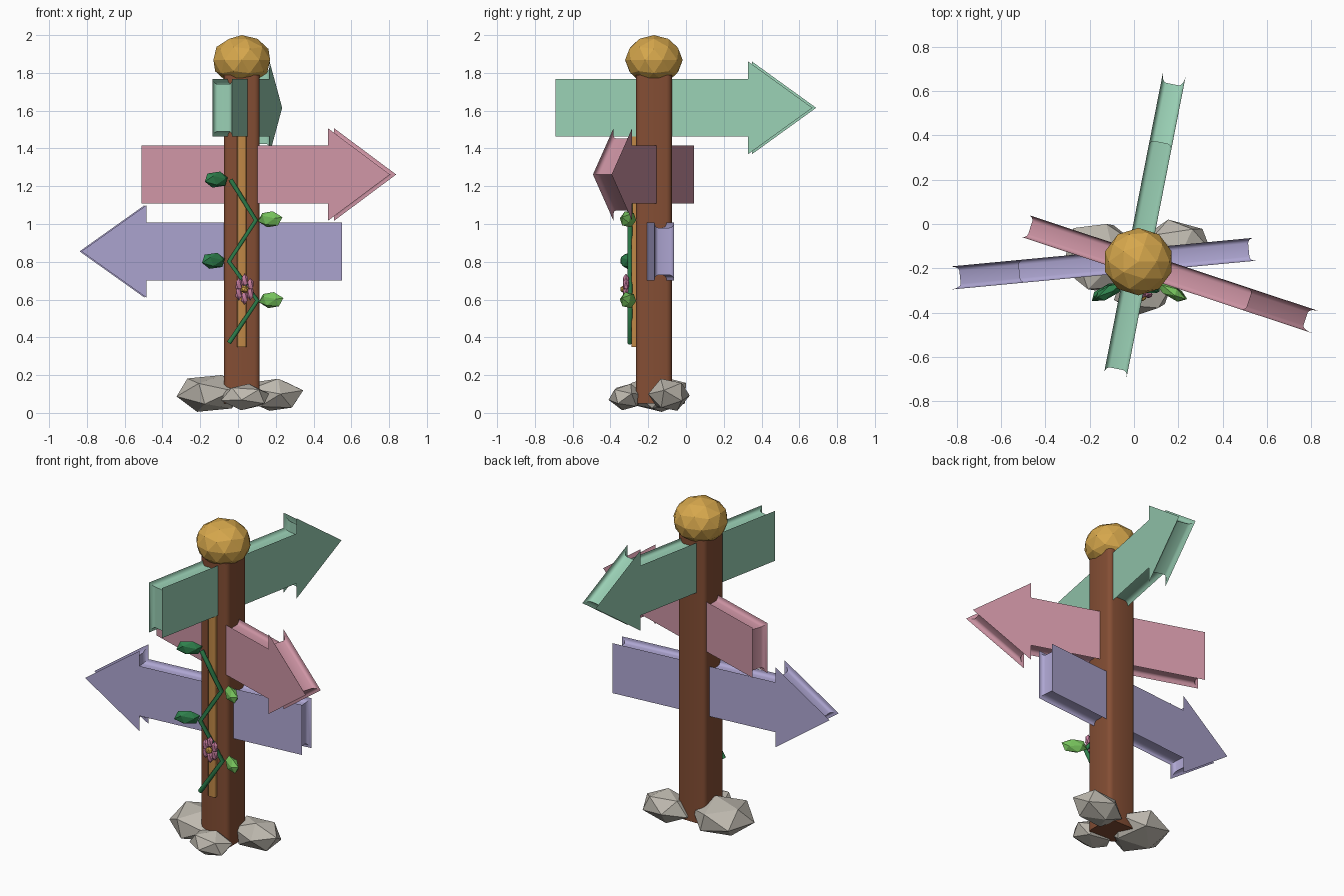
import bpy, bmesh, math
from mathutils import Vector, Matrix, Euler

if "Cube" in bpy.data.objects:
    bpy.data.objects.remove(bpy.data.objects["Cube"])


def material(name, rgb):
    lin = [(c / 255 / 12.92) if c < 11 else ((c / 255 + 0.055) / 1.055) ** 2.4 for c in rgb]
    m = bpy.data.materials.new(name)
    m.diffuse_color = (*lin, 1)
    m.use_nodes = True
    m.node_tree.nodes["Principled BSDF"].inputs["Base Color"].default_value = m.diffuse_color
    return m


GREEN = material("mint green", (153, 207, 180))
PINK = material("dusty pink", (208, 150, 166))
PURPLE = material("lavender", (174, 166, 210))
WOOD = material("brown wood", (132, 78, 52))
TRIM = material("light wood", (192, 136, 70))
GOLD = material("gold", (214, 167, 76))
STONE = material("grey stone", (190, 185, 175))
VINE = material("dark green", (46, 128, 76))
LEAF = material("leaf green", (118, 194, 92))
PETAL = material("petal pink", (200, 126, 160))


def finish(name, bm, mat, smooth=False):
    bmesh.ops.recalc_face_normals(bm, faces=bm.faces)
    me = bpy.data.meshes.new(name)
    bm.to_mesh(me)
    bm.free()
    me.materials.append(mat)
    ob = bpy.data.objects.new(name, me)
    bpy.context.collection.objects.link(ob)
    if smooth:
        bpy.ops.object.select_all(action='DESELECT')
        ob.select_set(True)
        bpy.context.view_layer.objects.active = ob
        bpy.ops.object.shade_smooth_by_angle(angle=math.radians(32))
    return ob


def blob(name, centre, size, mat, rot=(0, 0, 0), sub=1, turn=(0, 0, 0)):
    """Faceted ball: rotated, fitted to a size, then turned into place."""
    bm = bmesh.new()
    bmesh.ops.create_icosphere(bm, subdivisions=sub, radius=1, matrix=Euler(rot).to_matrix().to_4x4())
    T = Euler(turn).to_matrix()
    lo = [min(v.co[i] for v in bm.verts) for i in range(3)]
    hi = [max(v.co[i] for v in bm.verts) for i in range(3)]
    for v in bm.verts:
        p = Vector([((v.co[i] - lo[i]) / (hi[i] - lo[i]) - 0.5) * size[i] for i in range(3)])
        v.co = T @ p + Vector(centre)
    return finish(name, bm, mat)


def box(name, lo, hi, mat, bevel):
    """Upright box with rounded vertical edges."""
    bm = bmesh.new()
    lo, hi = Vector(lo), Vector(hi)
    bmesh.ops.create_cube(bm, size=1, matrix=Matrix.Translation((lo + hi) / 2)
                          @ Matrix.Diagonal((*(hi - lo), 1)))
    upright = [e for e in bm.edges if abs(e.verts[0].co.z - e.verts[1].co.z) > 0.1]
    bmesh.ops.bevel(bm, geom=upright, offset=bevel, segments=3, profile=0.5, affect='EDGES')
    return finish(name, bm, mat, True)


def inset(points, d):
    """Counter-clockwise outline moved inward by d with mitred corners."""
    out = []
    n = len(points)
    for i in range(n):
        a, b, c = (Vector(points[(i + k) % n]) for k in (-1, 0, 1))
        e1, e2 = (b - a).normalized(), (c - b).normalized()
        n1, n2 = Vector((-e1.y, e1.x)), Vector((-e2.y, e2.x))
        out.append(b + (n1 + n2) * d / (1 + n1.dot(n2)))
    return out


def sign(name, tail, angle, z, mat):
    """Arrow board with a hollowed rim between its two faces."""
    L, neck, s, h = 1.386, 1.04, 0.153, 0.245
    outline = [(0, -s), (neck, -s), (neck, -h), (L, 0), (neck, h), (neck, s), (0, s)]
    half, lip, depth, steps = 0.052, 0.022, 0.028, 4
    arc = [(half - lip + lip * math.cos(t), depth * math.sin(t))
           for t in (k * math.pi / 2 / steps for k in range(steps + 1))]
    section = arc + [(-w, d) for w, d in reversed(arc)]
    u = Vector((math.cos(angle), math.sin(angle), 0))
    side = Vector((-u.y, u.x, 0))
    bm = bmesh.new()
    rings = []
    for w, d in section:
        rings.append([bm.verts.new(Vector((*tail, z)) + u * p.x + side * w + Vector((0, 0, p.y)))
                      for p in inset(outline, d)])
    n = len(outline)
    for r0, r1 in zip(rings, rings[1:]):
        for i in range(n):
            j = (i + 1) % n
            bm.faces.new((r0[i], r0[j], r1[j], r1[i]))
    for ring in (rings[0], rings[-1]):
        bm.faces.new(ring[1:2] + ring[5:] + ring[:1])   # shaft
        bm.faces.new(ring[1:6])                         # head
    return finish(name, bm, mat, True)


# Post, front trim strip and ball on top
PX, PY = 0.02, -0.17
box("post", (PX - 0.095, PY - 0.095, 0.05), (PX + 0.095, PY + 0.095, 1.79), WOOD, 0.028)
box("trim_strip", (-0.004, -0.288, 0.35), (0.044, -0.255, 1.64), TRIM, 0.008)
blob("top_ball", (PX, PY, 1.868), (0.3, 0.305, 0.264), GOLD, sub=2)

# Arrow signs
sign("upper_sign", (-0.084, -0.681), math.radians(78.9), 1.615, GREEN)
sign("middle_sign", (-0.495, -0.008), math.radians(-18.3), 1.262, PINK)
sign("lower_sign", (0.546, -0.114), math.radians(185.4), 0.855, PURPLE)

# Rocks round the foot
blob("left_rock", (-0.15, -0.15, 0.103), (0.35, 0.3, 0.195), STONE, (0.25, 0.3, 0.4))
blob("right_rock", (0.19, -0.09, 0.096), (0.31, 0.22, 0.17), STONE, (0.3, -0.3, 1.1))
blob("front_rock", (0.037, -0.315, 0.084), (0.255, 0.19, 0.14), STONE, (-0.2, 0.2, 0.2))

# Climbing vine
path = [(-0.048, 0.37), (0.103, 0.595), (-0.048, 0.802), (0.095, 1.02), (-0.04, 1.235)]
cu = bpy.data.curves.new("vine", 'CURVE')
cu.dimensions = '3D'
cu.bevel_depth = 0.014
cu.bevel_resolution = 1
cu.use_fill_caps = True
sp = cu.splines.new('POLY')
sp.points.add(len(path) - 1)
for p, (x, z) in zip(sp.points, path):
    p.co = (x, -0.297, z, 1)
cu.materials.append(VINE)
bpy.context.collection.objects.link(bpy.data.objects.new("vine", cu))

# Leaves on alternate sides
for i, (x, z) in enumerate([(0.175, 0.597), (-0.13, 0.805), (0.17, 1.025), (-0.115, 1.235)]):
    right = x > 0
    blob(f"leaf_{i + 1}", (x, -0.307, z), (0.145, 0.05, 0.085), LEAF if right else VINE,
         (0.3, 0.2, 0.3), turn=(0, 0, math.radians(-30 if right else 30)))

# Flower
FX, FZ = 0.035, 0.655
for k in range(6):
    a = k * math.pi / 3 + math.pi / 6
    blob(f"petal_{k + 1}", (FX + 0.035 * math.cos(a), -0.318, FZ + 0.045 * math.sin(a)),
         (0.036, 0.03, 0.075), PETAL)
blob("flower_centre", (FX, -0.33, FZ), (0.042, 0.034, 0.042), GOLD)
